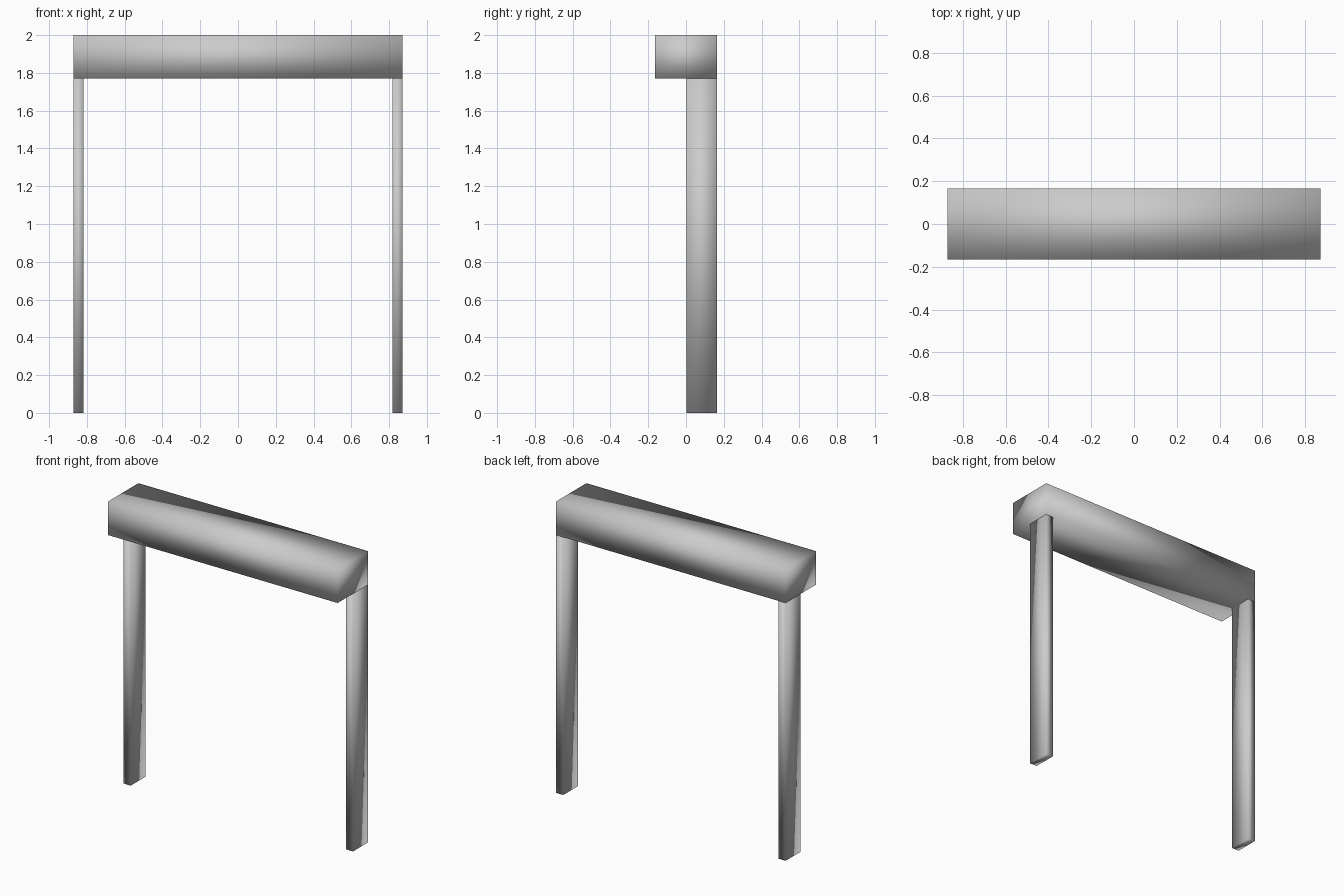
import bpy
import bmesh
from mathutils import Matrix, Vector

if "Cube" in bpy.data.objects:
    bpy.data.objects.remove(bpy.data.objects["Cube"])


def box(name, low, high):
    """Smooth-shaded box between two opposite corners."""
    low, high = Vector(low), Vector(high)
    bm = bmesh.new()
    bmesh.ops.create_cube(bm, size=1.0, matrix=Matrix.Translation((low + high) / 2)
                          @ Matrix.Diagonal((*(high - low), 1.0)))
    for face in bm.faces:
        face.smooth = True
    mesh = bpy.data.meshes.new(name)
    bm.to_mesh(mesh)
    bm.free()
    obj = bpy.data.objects.new(name, mesh)
    bpy.context.collection.objects.link(obj)
    return obj


HALF_WIDTH, HALF_DEPTH = 0.872, 0.165
BEAM_BOTTOM, HEIGHT = 1.77, 2.0
POST_WIDTH = 0.055

# Deep beam across the top
box("top_beam", (-HALF_WIDTH, -HALF_DEPTH, BEAM_BOTTOM), (HALF_WIDTH, HALF_DEPTH, HEIGHT))

# Thin posts under the back half of the beam, flush with its ends
for side, x in (("left", -HALF_WIDTH), ("right", HALF_WIDTH - POST_WIDTH)):
    box(side + "_post", (x, 0.003, 0), (x + POST_WIDTH, HALF_DEPTH, BEAM_BOTTOM))
